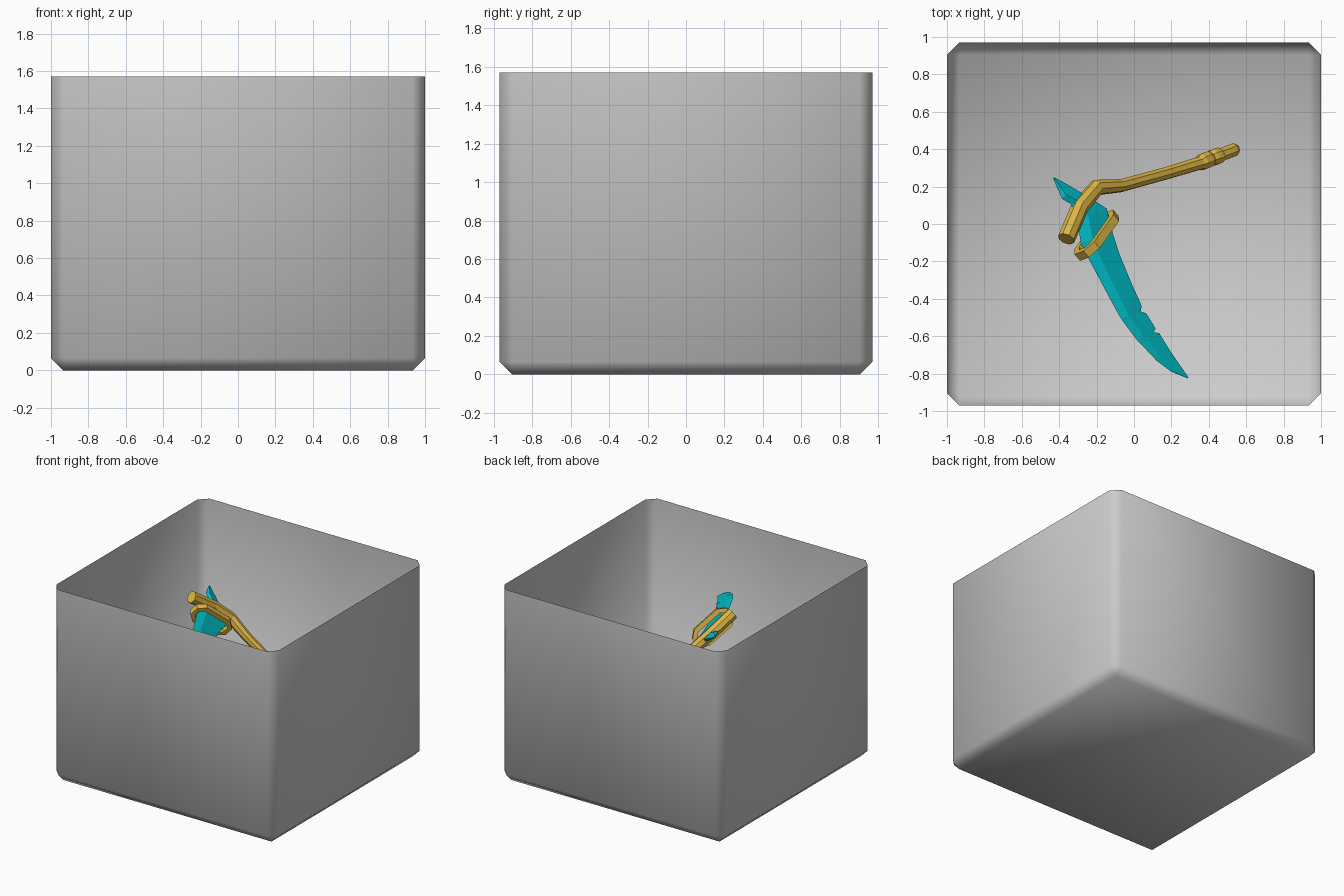
import bpy, bmesh, math
from mathutils import Vector

if "Cube" in bpy.data.objects:
    bpy.data.objects.remove(bpy.data.objects["Cube"])


def material(name, rgb):
    m = bpy.data.materials.new(name)
    m.diffuse_color = (*rgb, 1)
    m.use_nodes = True
    m.node_tree.nodes["Principled BSDF"].inputs["Base Color"].default_value = m.diffuse_color
    return m


def finish(bm, name, mat=None, smooth=False):
    bmesh.ops.recalc_face_normals(bm, faces=bm.faces)
    me = bpy.data.meshes.new(name)
    bm.to_mesh(me)
    bm.free()
    for p in me.polygons:
        p.use_smooth = smooth
    if mat:
        me.materials.append(mat)
    ob = bpy.data.objects.new(name, me)
    bpy.context.collection.objects.link(ob)
    return ob


# The tool lies in one slanted plane
NORMAL = Vector((0.863, 0.331, 1)).normalized()


def on_plane(x, y, lift=0.0):
    return Vector((x, y, 0.985 - 0.863 * x - 0.331 * y)) + NORMAL * lift


def skin(bm, rings, closed=False):
    """Join rings of points with quads, capping the ends if open."""
    loops = [[bm.verts.new(p) for p in r] for r in rings]
    n = len(loops[0])
    pairs = list(zip(loops, loops[1:])) + ([(loops[-1], loops[0])] if closed else [])
    for a, b in pairs:
        for i in range(n):
            j = (i + 1) % n
            bm.faces.new((a[i], a[j], b[j], b[i]))
    if not closed:
        bm.faces.new(loops[0])
        bm.faces.new(loops[-1])


def tube(name, path, radii, axis, sides, mat, closed=False, stretch=1.0):
    """Sweep a faceted section along a flat path; axis is the path's normal."""
    rings, n = [], len(path)
    for i, p in enumerate(path):
        prev = path[i - 1] if (i or closed) else p
        nxt = path[(i + 1) % n] if (i < n - 1 or closed) else p
        side = (nxt - prev).normalized().cross(axis).normalized()
        rings.append([p + radii[i] * (side * math.cos(a) + axis * math.sin(a) * stretch)
                      for a in (2 * math.pi * (k + 0.5) / sides for k in range(sides))])
    bm = bmesh.new()
    skin(bm, rings, closed)
    return finish(bm, name, mat)


gold = material("gold", (0.72, 0.47, 0.06))
teal = material("teal", (0.0, 0.55, 0.62))

# Open box with chamfered corners and bottom
bm = bmesh.new()
bmesh.ops.create_cube(bm, size=1)
for v in bm.verts:
    v.co = Vector((v.co.x * 2, v.co.y * 1.94, (v.co.z + 0.5) * 1.57))
top = [f for f in bm.faces if f.calc_center_median().z > 1.5]
bmesh.ops.delete(bm, geom=top, context='FACES_ONLY')
bmesh.ops.bevel(bm, geom=[e for e in bm.edges if not e.is_boundary],
                offset=0.065, segments=1, affect='EDGES')
finish(bm, "box", smooth=True)

# Bent handle with a ringed grip
handle = [(-.362, -.08, .047), (-.29, .09, .047), (-.20, .195, .044), (-.07, .205, .036),
          (.16, .268, .035), (.35, .325, .037), (.365, .332, .046), (.395, .344, .046),
          (.41, .35, .038), (.425, .356, .046), (.45, .364, .046), (.465, .37, .037),
          (.53, .395, .038), (.548, .402, .026)]
tube("handle", [on_plane(x, y) for x, y, _ in handle], [r for *_, r in handle],
     NORMAL, 8, gold)

# Curved blade with back spike: stations of edge side, spine side, half thickness
stations = [(-.432, .245, -.425, .248, .004), (-.385, .135, -.345, .20, .014),
            (-.335, .105, -.24, .135, .02), (-.30, .01, -.155, .08, .022),
            (-.285, -.10, -.12, -.06, .022), (-.235, -.20, -.085, -.165, .02),
            (-.155, -.35, -.02, -.32, .018), (-.085, -.48, .035, -.44, .016),
            (-.07, -.505, .03, -.47, .016), (-.045, -.54, .06, -.48, .015),
            (0, -.60, .11, -.56, .013), (.015, -.62, .10, -.58, .013),
            (.04, -.645, .13, -.585, .012), (.12, -.73, .19, -.68, .009),
            (.20, -.79, .25, -.765, .006), (.285, -.825, .29, -.82, .002)]
rings = []
for ax, ay, bx, by, t in stations:
    mx, my = ax * .7 + bx * .3, ay * .7 + by * .3
    rings.append([on_plane(ax, ay), on_plane(mx, my, t),
                  on_plane(bx, by, t * .6), on_plane(bx, by, -t * .6), on_plane(mx, my, -t)])
bm = bmesh.new()
skin(bm, rings)
finish(bm, "blade", teal)

# Binding loop around the blade
centre = on_plane(-.20, -.06)
along = (on_plane(.075, .105) - on_plane(0, 0)).normalized()
across = along.cross(NORMAL).normalized()
outline = [(.11, .066), (.155, .03), (.155, -.03), (.11, -.066),
           (-.11, -.066), (-.155, -.03), (-.155, .03), (-.11, .066)]
tube("binding_loop", [centre + along * u + NORMAL * w for u, w in outline],
     [.026] * 8, across, 4, gold, closed=True, stretch=1.3)
